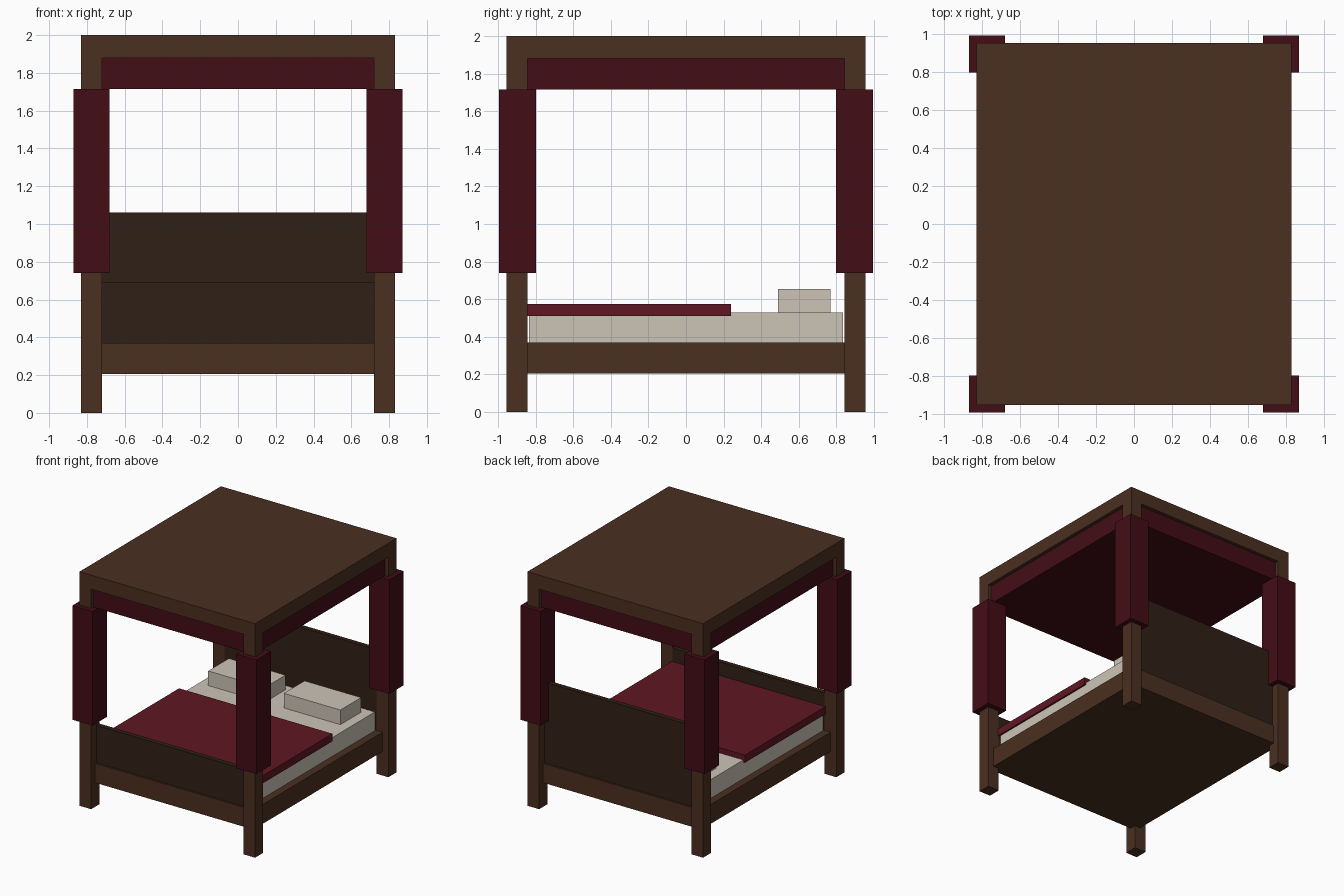
import bpy

if "Cube" in bpy.data.objects:
    bpy.data.objects.remove(bpy.data.objects["Cube"])


def material(name, rgb):
    m = bpy.data.materials.new(name)
    m.diffuse_color = (*rgb, 1)
    m.use_nodes = True
    m.node_tree.nodes["Principled BSDF"].inputs["Base Color"].default_value = m.diffuse_color
    return m


WOOD = material("wood", (0.070, 0.029, 0.015))
DARK_WOOD = material("dark_wood", (0.030, 0.014, 0.008))
DRAPE = material("drape_red", (0.055, 0.004, 0.008))
BLANKET = material("blanket_red", (0.115, 0.008, 0.016))
LINEN = material("linen", (0.60, 0.55, 0.47))


def box(name, x, y, z, mat):
    """Box spanning the given (min, max) ranges."""
    bpy.ops.mesh.primitive_cube_add(size=1, location=[sum(r) / 2 for r in (x, y, z)])
    ob = bpy.context.object
    ob.name = name
    ob.scale = [r[1] - r[0] for r in (x, y, z)]
    bpy.ops.object.transform_apply(location=False, rotation=False, scale=True)
    ob.data.materials.append(mat)
    return ob


def flip(r, s):
    return tuple(sorted(s * v for v in r))


# Corner posts with gathered curtains
for sy, end in ((-1, "front"), (1, "back")):
    for sx, side in ((-1, "left"), (1, "right")):
        box(f"{end}_{side}_post", flip((0.72, 0.83), sx), flip((0.845, 0.955), sy),
            (0, 1.88), WOOD)
        box(f"{end}_{side}_curtain", flip((0.68, 0.87), sx), flip((0.80, 0.995), sy),
            (0.74, 1.715), DRAPE)

# Canopy roof and the valance block under it
box("canopy_roof", (-0.83, 0.83), (-0.955, 0.955), (1.88, 2.0), WOOD)
box("valance", (-0.80, 0.80), (-0.925, 0.925), (1.715, 1.88), DRAPE)

# Bed frame, headboard and footboard
box("bed_frame", (-0.775, 0.775), (-0.90, 0.90), (0.205, 0.37), WOOD)
box("headboard", (-0.74, 0.74), (0.845, 0.885), (0.37, 1.06), DARK_WOOD)
box("footboard", (-0.74, 0.74), (-0.885, -0.845), (0.37, 0.69), DARK_WOOD)

# Bedding
box("mattress", (-0.71, 0.71), (-0.835, 0.835), (0.37, 0.53), LINEN)
box("blanket", (-0.725, 0.725), (-0.85, 0.24), (0.51, 0.575), BLANKET)
for sx, side in ((-1, "left"), (1, "right")):
    box(f"{side}_pillow", flip((0.09, 0.625), sx), (0.49, 0.77), (0.53, 0.655), LINEN)
